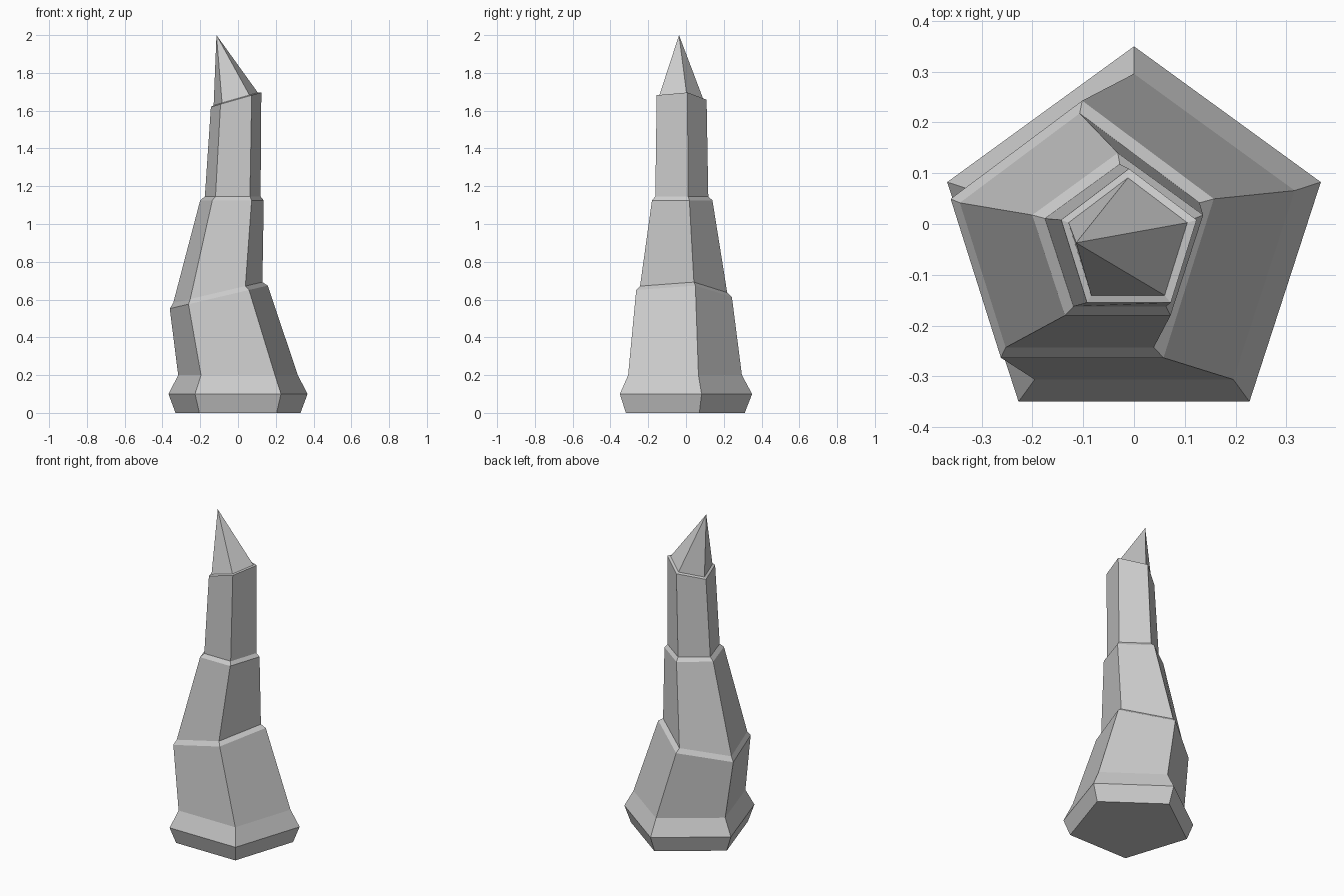
import bpy, bmesh
from math import radians
from mathutils import Matrix

if "Cube" in bpy.data.objects:
    bpy.data.objects.remove(bpy.data.objects["Cube"], do_unlink=True)

SIDES = 5
CENTRE_Y = -0.037

stone = bpy.data.materials.new("grey_stone")
stone.use_nodes = True
colour = (0.6, 0.6, 0.6, 1)
stone.diffuse_color = colour
stone.node_tree.nodes["Principled BSDF"].inputs["Base Color"].default_value = colour


def add_ring(bm, radius, x, z, tilt):
    """Pentagon with one corner to the back, tilted about the y axis."""
    place = Matrix.Translation((x, CENTRE_Y, z)) @ Matrix.Rotation(radians(-tilt), 4, 'Y')
    ring = []
    for i in range(SIDES):
        spin = Matrix.Rotation(radians(90 + i * 360 / SIDES), 4, 'Z')
        ring.append(bm.verts.new((place @ spin @ Matrix.Translation((radius, 0, 0))).translation))
    return ring


# Each ring: radius, centre x, centre z, tilt in degrees
rings = [
    (0.348, 0, 0, 0),              # foot
    (0.387, 0, 0.10, 0),           # flared rim
    (0.333, 0, 0.20, 0),           # lower block
    (0.280, -0.102, 0.613, 13.2),
    (0.255, -0.107, 0.637, 13.2),  # middle block
    (0.177, -0.032, 1.125, 0),
    (0.155, -0.028, 1.146, 0),     # upper block
    (0.146, -0.010, 1.658, 16),
    (0.128, -0.012, 1.662, 16),    # foot of the point
]

bm = bmesh.new()
loops = [add_ring(bm, *r) for r in rings]
bm.faces.new(loops[0])
for low, high in zip(loops, loops[1:]):
    for i in range(SIDES):
        j = (i + 1) % SIDES
        bm.faces.new((low[i], low[j], high[j], high[i]))

# Leaning point
tip = bm.verts.new((-0.114, CENTRE_Y, 2.0))
for i in range(SIDES):
    bm.faces.new((loops[-1][i], loops[-1][(i + 1) % SIDES], tip))
bmesh.ops.recalc_face_normals(bm, faces=bm.faces)

mesh = bpy.data.meshes.new("stone_spire")
bm.to_mesh(mesh)
bm.free()
mesh.materials.append(stone)
spire = bpy.data.objects.new("stone_spire", mesh)
bpy.context.collection.objects.link(spire)
